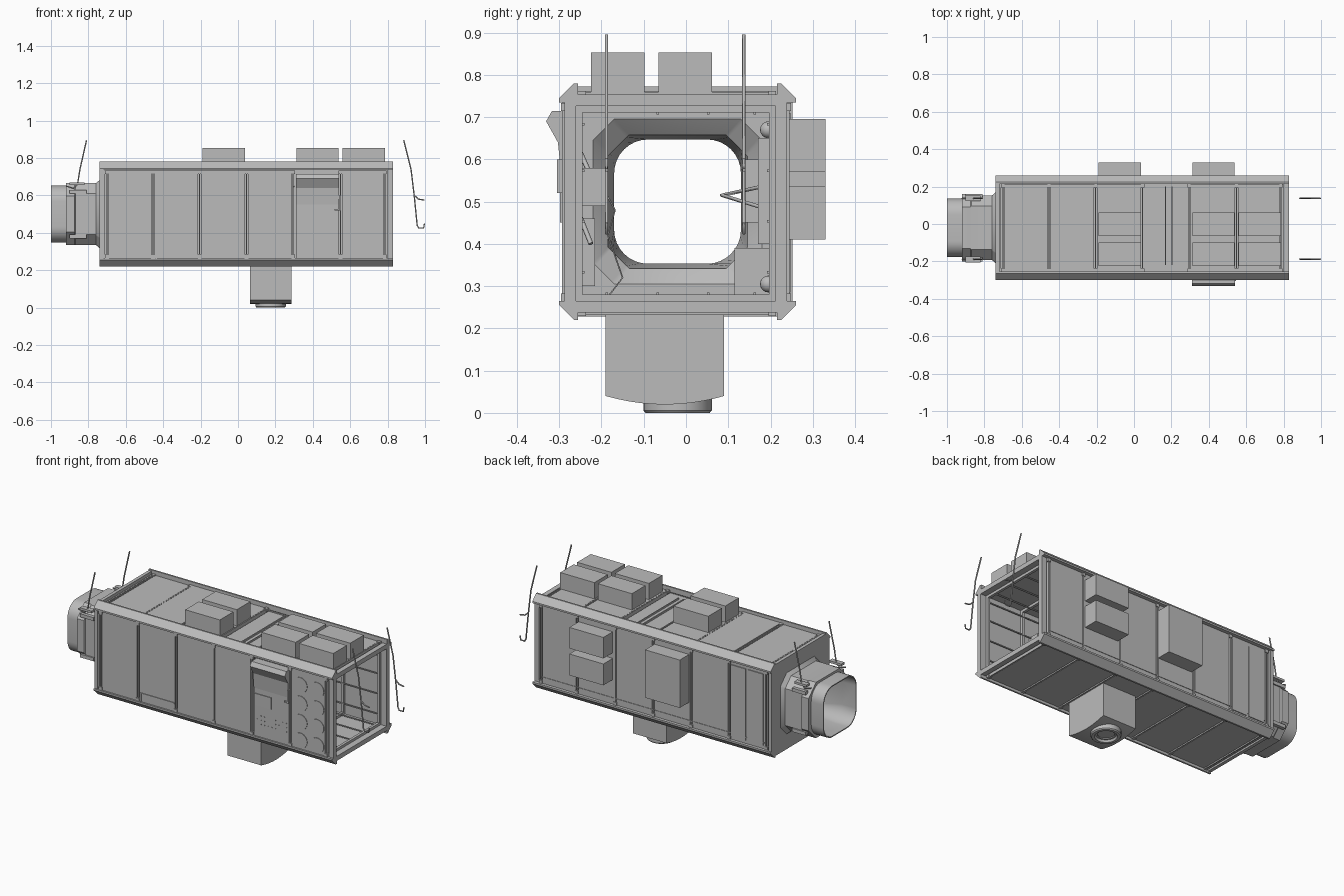
import bpy, bmesh, math
from mathutils import Matrix, Vector

cube = bpy.data.objects.get("Cube")
if cube:
    bpy.data.objects.remove(cube, do_unlink=True)

CY, CZ = -0.02, 0.5              # module axis
X0, X1 = -0.74, 0.83             # module ends
SEAMS = [-0.70, -0.455, -0.205, 0.045, 0.295, 0.548, 0.785]

grey = bpy.data.materials.new("hull_grey")
grey.use_nodes = True
grey.diffuse_color = (0.5, 0.5, 0.5, 1)
grey.node_tree.nodes["Principled BSDF"].inputs["Base Color"].default_value = (0.5, 0.5, 0.5, 1)


def finish(name, bm, smooth=False):
    bmesh.ops.recalc_face_normals(bm, faces=bm.faces)
    me = bpy.data.meshes.new(name)
    bm.to_mesh(me)
    bm.free()
    if smooth:
        for p in me.polygons:
            p.use_smooth = True
        me.set_sharp_from_angle(angle=math.radians(35))
    me.materials.append(grey)
    ob = bpy.data.objects.new(name, me)
    bpy.context.collection.objects.link(ob)
    return ob


def add_box(bm, lo, hi):
    size = [abs(b - a) for a, b in zip(lo, hi)]
    mid = [(a + b) / 2 for a, b in zip(lo, hi)]
    bmesh.ops.create_cube(bm, size=1, matrix=Matrix.Translation(mid) @ Matrix.Diagonal((*size, 1)))


def boxes(name, spans):
    bm = bmesh.new()
    for x0, x1, y0, y1, z0, z1 in spans:
        add_box(bm, (x0, y0, z0), (x1, y1, z1))
    return finish(name, bm)


def prism(name, pts, x0, x1):
    """Extrude a y-z outline along x."""
    bm = bmesh.new()
    face = bm.faces.new([bm.verts.new((x0, y, z)) for y, z in pts])
    new = bmesh.ops.extrude_face_region(bm, geom=[face])["geom"]
    bmesh.ops.translate(bm, vec=(x1 - x0, 0, 0), verts=[v for v in new if isinstance(v, bmesh.types.BMVert)])
    return finish(name, bm)


def skin(name, rings, smooth=True):
    """Bridge a closed series of rings."""
    bm = bmesh.new()
    loops = [[bm.verts.new(p) for p in r] for r in rings]
    n = len(loops[0])
    for a, b in zip(loops, loops[1:] + loops[:1]):
        for i in range(n):
            j = (i + 1) % n
            bm.faces.new((a[i], a[j], b[j], b[i]))
    return finish(name, bm, smooth)


def section(x, hw, hh, c, rounded, steps=8):
    """Rectangle with cut or rounded corners across the module axis."""
    pts = []
    for k in range(4):
        sy, sz = ((1, 1), (-1, 1), (-1, -1), (1, -1))[k]
        for i in range(steps + 1):
            t = i / steps if k % 2 == 0 else 1 - i / steps
            u, v = (math.cos(t * math.pi / 2), math.sin(t * math.pi / 2)) if rounded else (1 - t, t)
            pts.append((x, CY + sy * (hw - c + c * u), CZ + sz * (hh - c + c * v)))
    return pts


def circle(r, z, cx, cy, n=32):
    return [(cx + r * math.cos(a), cy + r * math.sin(a), z) for a in (i * math.tau / n for i in range(n))]


def tube(name, pts, r):
    cu = bpy.data.curves.new(name, "CURVE")
    cu.dimensions = "3D"
    cu.bevel_depth, cu.bevel_resolution, cu.use_fill_caps = r, 1, True
    sp = cu.splines.new("POLY")
    sp.points.add(len(pts) - 1)
    for p, co in zip(sp.points, pts):
        p.co = (*co, 1)
    cu.materials.append(grey)
    ob = bpy.data.objects.new(name, cu)
    bpy.context.collection.objects.link(ob)


# Corner rails with an outward chamfer
profile = [(.28, .245), (.28, .235), (.25, .235), (.235, .25), (.235, .28), (.245, .28)]
for sy, ny in ((-1, "front"), (1, "back")):
    for sz, nz in ((-1, "lower"), (1, "upper")):
        prism(f"{ny}_{nz}_rail", [(CY + sy * a, CZ + sz * b) for a, b in profile], X0, X1)

# Four walls: backing, bay panels, seam rods, clips and end posts
DEPTH = {"front": 0.27, "back": 0.262, "roof": 0.256, "floor": 0.265}


def on_wall(side, x0, x1, v0, v1, d0, d1):
    """Span on a wall: v runs across it, d is the distance from the axis."""
    s = 1 if side in ("back", "roof") else -1
    if side in ("front", "back"):
        return (x0, x1, CY + s * d0, CY + s * d1, CZ + v0, CZ + v1)
    return (x0, x1, CY + v0, CY + v1, CZ + s * d0, CZ + s * d1)


for side, d in DEPTH.items():
    boxes(side + "_backing", [on_wall(side, X0, X1, -.245, .245, d - .03, d - .022)])
    panels = []
    for i, (a, b) in enumerate(zip(SEAMS, SEAMS[1:])):
        out = d
        if side == "roof":
            out = d + .006 if i == 1 else d - .014 if i == 3 else d
        if side == "front" and i == 4:
            continue
        panels.append(on_wall(side, a + .008, b - .008, -.24, .232, d - .025, out))
    boxes(side + "_panels", panels)
    trims, clips = [], []
    for x in SEAMS:
        trims.append(on_wall(side, x - .003, x + .003, -.235, .23, d - .024, d + .003))
        for v in (-.235, .215):
            clips.append(on_wall(side, x - .01, x + .01, v, v + .018, d - .01, d + .006))
    boxes(side + "_seam_rods", trims)
    boxes(side + "_clips", clips)
    boxes(side + "_end_posts", [on_wall(side, a, b, -.245, .245, d - .03, d - .003)
                                for a, b in ((X0, -.712), (.8, X1))])
    # Interior ribs and long grab rails
    boxes(side + "_inner_ribs", [on_wall(side, x - .008, x + .008, -.235, .235, d - .045, d - .03) for x in SEAMS])
    boxes(side + "_inner_rails", [on_wall(side, -.68, .78, v, v + .006, d - .05, d - .044) for v in (-.17, -.05, .07, .18)])

# Roof bay dividers
boxes("roof_bay_strips", [(.165, .172, -.22, .2, .735, .752), (.20, .205, -.22, .2, .735, .752)])

# Bulged front cover with hatch plate and rivets
prism("front_bulged_cover", [(-.262, .26), (-.291, .26), (-.294, .55), (-.303, .64), (-.331, .69), (-.317, .715), (-.262, .715)],
      .31, .54)
boxes("front_cover_plate", [(.32, .425, -.298, -.285, .45, .52)])
boxes("front_rivets", [(x, x + .004, -.294, -.288, z, z + .004)
                       for z in (.34, .365, .39) for x in [.33 + .024 * i for i in range(9)]])
boxes("front_latch", [(.515, .545, -.305, -.28, .52, .528), (.537, .545, -.305, -.28, .52, .6)])
boxes("front_low_strip", [(-.435, -.215, -.294, -.28, .312, .318), (-.44, -.434, -.294, -.28, .265, .318)])

# Round covers on the last front bay
bm = bmesh.new()
for x in (.615, .725):
    for z in (.315, .425, .535, .645):
        m = Matrix.Translation((x, -.29, z)) @ Matrix.Rotation(math.pi / 2, 4, "X")
        bmesh.ops.create_cone(bm, cap_ends=True, segments=24, radius1=.045, radius2=.045, depth=.006, matrix=m)
finish("front_round_covers", bm)

# Equipment boxes on roof and back
boxes("roof_boxes", [(a, b, c, e, .74, .853) for a, b in ((-.19, .038), (.313, .537), (.56, .785))
                     for c, e in ((-.225, -.098), (-.065, .062))])
boxes("back_boxes", [(-.19, .038, .23, .33, .41, .695),
                     (.313, .537, .23, .33, .41, .537), (.313, .537, .23, .33, .57, .695)])
boxes("back_low_strip", [(-.69, .78, .235, .245, .3, .304)])
boxes("back_narrow_panels", [(x, x + .1, .235, .247, .285, .71) for x in (-.68, -.565)])

# Lower pod with curved base and round port
arc = [(-.05 + .14 * t / 8, .02 + .02 * (t / 8) ** 2) for t in range(-8, 9)]
prism("lower_pod", [(-.19, .25)] + arc + [(.09, .25)], .065, .285)
PX, PY = .175, CY
skin("lower_port", [circle(r, z, PX, PY) for r, z in
                    ((.081, .035), (.081, .006), (.076, 0), (.06, 0), (.054, .012), (.045, .012), (.045, .035))])
bm = bmesh.new()
bmesh.ops.create_cone(bm, cap_ends=True, segments=32, radius1=.046, radius2=.046, depth=.006,
                      matrix=Matrix.Translation((PX, PY, .02)))
finish("lower_port_cover", bm)

# End wall, octagonal tunnel, flange and rounded hatch collar
skin("end_wall_and_tunnel", [section(*s) for s in (
    (-.74, .272, .272, .03, False), (-.74, .19, .182, .06, False), (-.76, .172, .165, .055, False),
    (-.87, .172, .165, .055, False), (-.875, .181, .166, .07, False), (-.92, .181, .166, .07, False),
    (-.92, .156, .153, .085, True), (-1, .156, .153, .085, True), (-1, .15, .147, .08, True),
    (-.91, .15, .147, .08, True), (-.76, .165, .158, .05, False), (-.72, .2, .195, .05, False),
    (-.72, .272, .272, .03, False))])
boxes("tunnel_brackets", [(-.9, -.81, y, y + .02, z, z + .02) for y in (-.2, .14) for z in (.37, .61)]
      + [(-.9, -.82, y, y + .03, .655, .668) for y in (-.205, .122)])

# Bent hand poles at both ends
for y, n in ((-.188, "front"), (.137, "back")):
    tube(n + "_tunnel_pole", [(-.81, y, .895), (-.845, y, .74), (-.858, y, .66), (-.88, y, .638), (-.92, y, .65)], .004)
    tube(n + "_open_end_pole", [(.886, y, .895), (.925, y, .74), (.942, y, .6), (.958, y, .44),
                                (.966, y, .425), (.992, y, .425), (.997, y, .45)], .004)
    tube(n + "_open_end_hook", [(.943, y, .6), (.965, y, .58), (.997, y, .575)], .004)

# Interior equipment
boxes("inner_front_racks", [(.1, .5, -.26, -.19, .49, .58), (-.6, -.2, -.26, -.215, .3, .46)])
boxes("inner_back_racks", [(-.1, .2, .115, .22, .28, .39), (-.5, -.25, .14, .22, .45, .6), (.3, .5, .17, .22, .4, .65)])
bm = bmesh.new()
for z in (.305, .67):
    bmesh.ops.create_uvsphere(bm, u_segments=16, v_segments=8, radius=.02, matrix=Matrix.Translation((.4, .195, z)))
finish("inner_lamps", bm, True)
for i, (za, zb) in enumerate(((.65, .56), (.5, .4))):
    tube(f"inner_strut_{i}", [(.3 + .2 * i, -.265, za), (.35 + .2 * i, -.225, zb)], .006)
tube("inner_cable", [(.2, -.19, .52), (.22, -.168, .48), (.25, -.185, .42), (.28, -.15, .32), (.3, -.2, .255)], .002)
tube("inner_back_strut", [(.2, .2, .54), (.25, .085, .515), (.3, .2, .48)], .005)
